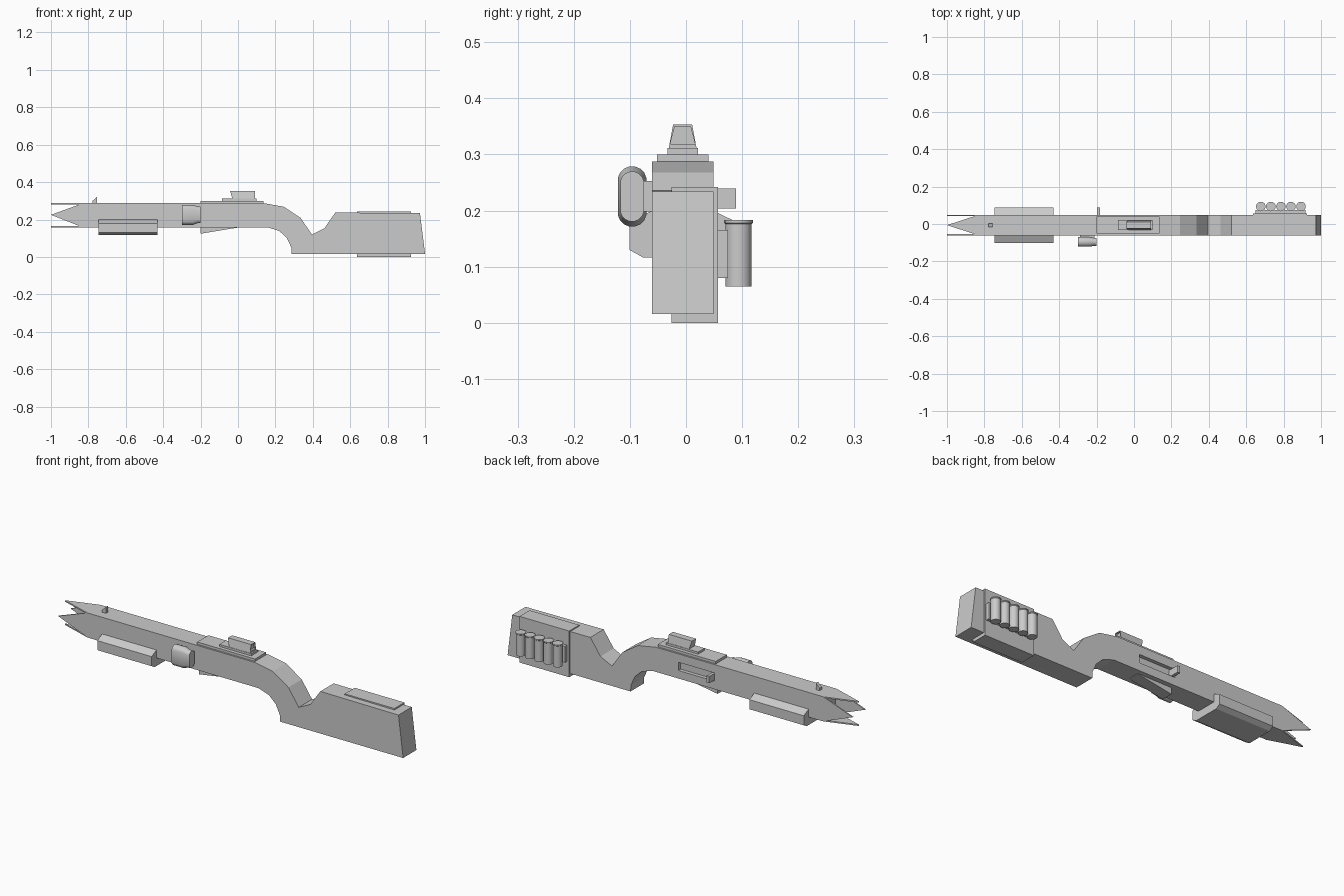
import bpy, bmesh, math

if "Cube" in bpy.data.objects:
    bpy.data.objects.remove(bpy.data.objects["Cube"])

CY = -0.006  # centre plane of the gun body


def finish(name, bm):
    bmesh.ops.recalc_face_normals(bm, faces=bm.faces)
    me = bpy.data.meshes.new(name)
    bm.to_mesh(me)
    bm.free()
    ob = bpy.data.objects.new(name, me)
    bpy.context.collection.objects.link(ob)
    return ob


def loft(name, rings):
    """Skin a list of equal-length point rings and cap both ends."""
    bm = bmesh.new()
    vs = [[bm.verts.new(p) for p in r] for r in rings]
    n = len(vs[0])
    for a, b in zip(vs, vs[1:]):
        for i in range(n):
            j = (i + 1) % n
            bm.faces.new((a[i], a[j], b[j], b[i]))
    bm.faces.new(vs[0])
    bm.faces.new(vs[-1])
    return finish(name, bm)


def side_profile(name, pts, y0, y1):
    return loft(name, [[(x, y, z) for x, z in pts] for y in (y0, y1)])


def box(name, x, y, z):
    return side_profile(name, [(x[0], z[0]), (x[1], z[0]), (x[1], z[1]), (x[0], z[1])], *y)


def cut(target, cutter):
    m = target.modifiers.new("cut", 'BOOLEAN')
    m.operation = 'DIFFERENCE'
    m.solver = 'EXACT'
    m.object = cutter
    cutter.hide_render = True
    cutter.hide_set(True)


# barrel, receiver, grip and stock in one profile
body = side_profile("body", [
    (-0.83, 0.287), (0.14, 0.287), (0.245, 0.268), (0.335, 0.208), (0.395, 0.12),
    (0.462, 0.153), (0.52, 0.237), (0.973, 0.234), (1.0, 0.016), (0.287, 0.016),
    (0.285, 0.05), (0.262, 0.1), (0.222, 0.138), (0.16, 0.158), (-0.83, 0.158)],
    -0.061, 0.049)
cut(body, box("port_cutter", (-0.2, 0.01), (0.03, 0.1), (0.2, 0.243)))

# four muzzle spikes
T = 0.007
for side, y in (("left", -0.061), ("right", 0.049 - T)):
    side_profile("muzzle_spike_" + side, [(-1, 0.225), (-0.83, 0.287), (-0.83, 0.158)], y, y + T)
for side, z in (("top", 0.287 - T), ("bottom", 0.158)):
    loft("muzzle_spike_" + side,
         [[(-1, CY, h), (-0.83, 0.049, h), (-0.83, -0.061, h)] for h in (z, z + T)])

# front sight
side_profile("front_sight", [(-0.777, 0.285), (-0.777, 0.3), (-0.755, 0.321), (-0.755, 0.285)],
             CY - 0.009, CY + 0.009)

# pump foregrip
half = [(0.054, 0.2), (0.095, 0.18), (0.095, 0.13), (0.07, 0.116)]
section = [(CY + y, z) for y, z in half] + [(CY - y, z) for y, z in reversed(half)]
loft("foregrip", [[(x, y, z) for y, z in section] for x in (-0.745, -0.43)])


# side lamp with oval section
def oval(x, s):
    r, h = 0.026 * s, 0.028 * s
    ring = []
    for k in range(16):
        a = 2 * math.pi * (k + 0.5) / 16
        up = h if math.sin(a) > 0 else -h
        ring.append((x, -0.096 + r * math.cos(a), 0.225 + r * math.sin(a) + up))
    return ring


lamp = loft("side_lamp", [oval(-0.3, 1), oval(-0.24, 1), oval(-0.215, 0.83), oval(-0.2, 0.83)])
for p in lamp.data.polygons:
    p.use_smooth = len(p.vertices) == 4
bpy.context.view_layer.objects.active = lamp
lamp.select_set(True)
bpy.ops.object.shade_smooth_by_angle(angle=math.radians(30))
box("lamp_mount", (-0.29, -0.21), (-0.08, -0.055), (0.198, 0.253))

# bolt handle and loading flap
box("bolt_handle", (-0.197, -0.182), (0.02, 0.089), (0.204, 0.239))
side_profile("loading_flap", [(-0.2, 0.165), (-0.2, 0.124), (0.0, 0.157), (0.0, 0.165)],
             CY - 0.03, CY + 0.03)

# receiver plate and rear sight
box("receiver_plate", (-0.2, 0.135), (CY - 0.046, CY + 0.046), (0.28, 0.3))
box("sight_base", (-0.085, 0.1), (CY - 0.027, CY + 0.027), (0.295, 0.311))


def hood(x0, x1, x2, x3, inset):
    w0, w1, z0, z1 = 0.025 - inset, 0.017 - inset, 0.31 + 3 * inset, 0.353 - inset
    return [[(a, CY - w0, z0), (a, CY + w0, z0), (b, CY + w1, z1), (b, CY - w1, z1)]
            for a, b in ((x0, x1), (x2, x3))]


sight = loft("rear_sight", hood(-0.03, -0.042, 0.092, 0.092, 0))
cut(sight, loft("sight_cutter", hood(0.082, 0.082, 0.11, 0.11, 0.003)))

# stock sleeve with shell carrier and five shells
box("stock_sleeve", (0.637, 0.925), (-0.026, 0.057), (0.0, 0.242))
box("shell_carrier", (0.65, 0.918), (0.05, 0.075), (0.08, 0.165))
for i in range(5):
    x = 0.678 + i * 0.0537
    rings = [[(x + r * math.cos(a), 0.0935 + r * math.sin(a), z)
              for a in (2 * math.pi * k / 16 for k in range(16))]
             for r, z in ((0.0235, 0.065), (0.0235, 0.176), (0.0255, 0.178), (0.0255, 0.183))]
    shell = loft(f"shell_{i + 1}", rings)
    for o in bpy.context.selected_objects:
        o.select_set(False)
    bpy.context.view_layer.objects.active = shell
    shell.select_set(True)
    bpy.ops.object.shade_smooth_by_angle(angle=math.radians(30))
